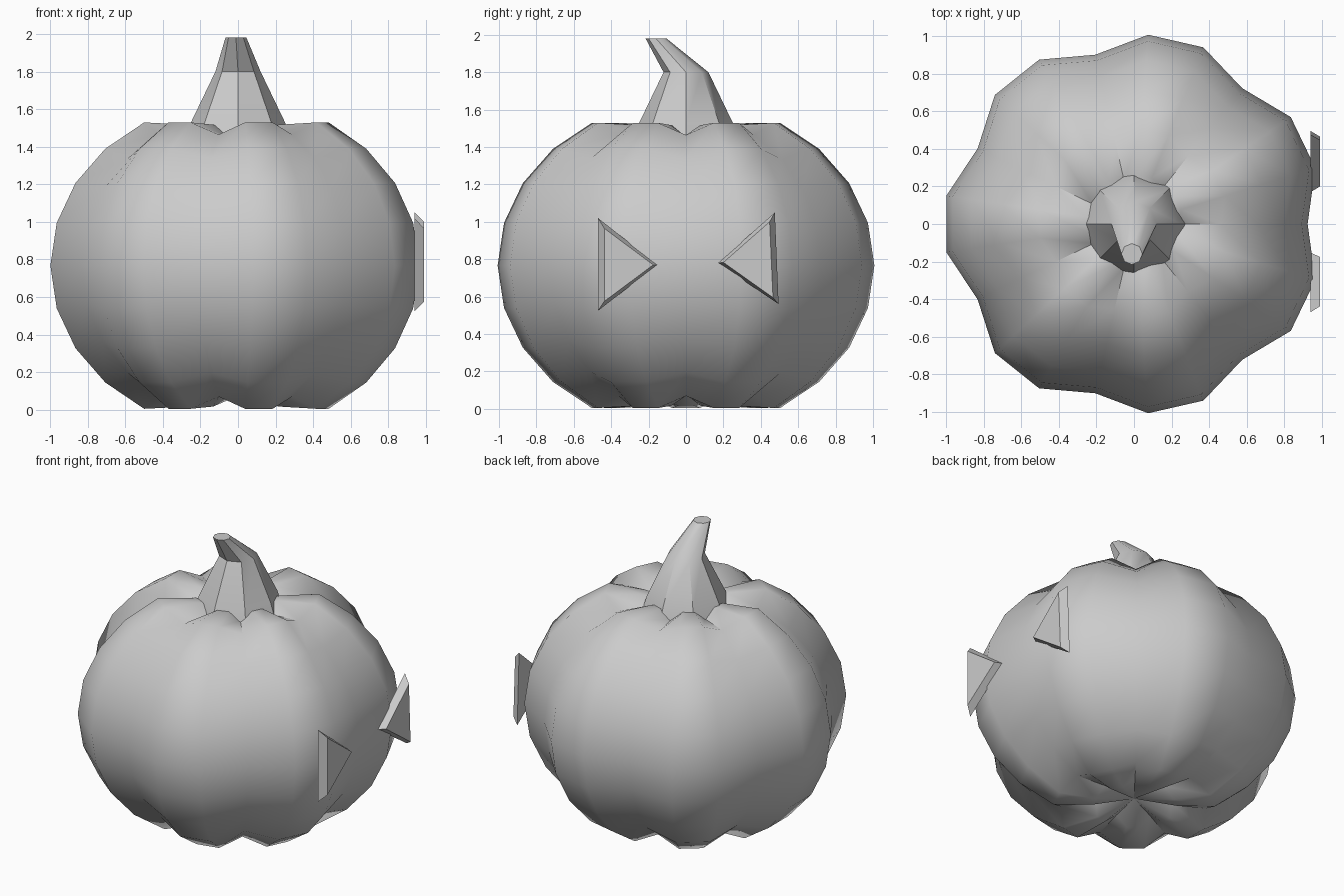
import bpy, bmesh
from math import sin, cos, pi, radians

if "Cube" in bpy.data.objects:
    bpy.data.objects.remove(bpy.data.objects["Cube"])

LOBES, STEPS = 7, 3
N = LOBES * STEPS
CZ = 0.767
DEPTH = 0.915                      # groove radius relative to lobe radius


def make_object(name, bm, angle=None):
    bmesh.ops.recalc_face_normals(bm, faces=bm.faces)
    mesh = bpy.data.meshes.new(name)
    bm.to_mesh(mesh)
    bm.free()
    ob = bpy.data.objects.new(name, mesh)
    bpy.context.collection.objects.link(ob)
    if angle:
        bpy.ops.object.select_all(action='DESELECT')
        ob.select_set(True)
        bpy.context.view_layer.objects.active = ob
        bpy.ops.object.shade_smooth_by_angle(angle=radians(angle))
    return ob


def bridge(bm, a, b):
    n = len(a)
    for i in range(n):
        j = (i + 1) % n
        bm.faces.new((a[i], a[j], b[j], b[i]))


# Ribbed body: flattened sphere with seven lobes and slightly sunken poles
bm = bmesh.new()
profile = [(0.26, -0.75)]
profile += [(cos(radians(a)), 0.88 * sin(radians(a))) for a in range(-60, 61, 15)]
profile += [(0.26, 0.75)]
rings = []
for r, z in profile:
    ring = []
    for i in range(N):
        t = 2 * pi * i / N
        k = DEPTH if i % STEPS == 0 else 1.0
        rad = r * 1.01 * k
        ring.append(bm.verts.new((rad * cos(t), rad * sin(t), CZ + z * k)))
    rings.append(ring)
for a, b in zip(rings, rings[1:]):
    bridge(bm, a, b)
for ring, z in ((rings[0], 0.075), (rings[-1], 1.455)):
    pole = bm.verts.new((0, 0, z))
    for i in range(N):
        bm.faces.new((ring[i], ring[(i + 1) % N], pole))
make_object("pumpkin_body", bm, 40)

# Bent, tapering eight-sided stem: (x, y, z, radius)
bm = bmesh.new()
rings = []
for x, y, z, r in ((0, 0, 1.45, 0.275), (0, 0, 1.53, 0.25),
                   (0, 0, 1.80, 0.12), (-0.011, -0.16, 1.98, 0.056)):
    rings.append([bm.verts.new((x + r * cos(i * pi / 4), y + r * sin(i * pi / 4), z))
                  for i in range(8)])
for a, b in zip(rings, rings[1:]):
    bridge(bm, a, b)
bm.faces.new(rings[0])
bm.faces.new(rings[-1])
make_object("stem", bm, 40)


# Triangular eyes on the +x side: bevelled slabs, wide at the back
def eye(name, back, front):
    bm = bmesh.new()
    a = [bm.verts.new((0.94, y, z)) for y, z in back]
    b = [bm.verts.new((0.99, y, z)) for y, z in front]
    bridge(bm, a, b)
    bm.faces.new(a)
    bm.faces.new(b)
    make_object(name, bm)


eye("eye_near", [(-0.47, 1.02), (-0.47, 0.525), (-0.153, 0.77)],
    [(-0.437, 0.965), (-0.437, 0.575), (-0.175, 0.77)])
eye("eye_far", [(0.475, 1.05), (0.495, 0.56), (0.17, 0.78)],
    [(0.447, 1.0), (0.465, 0.595), (0.2, 0.783)])
